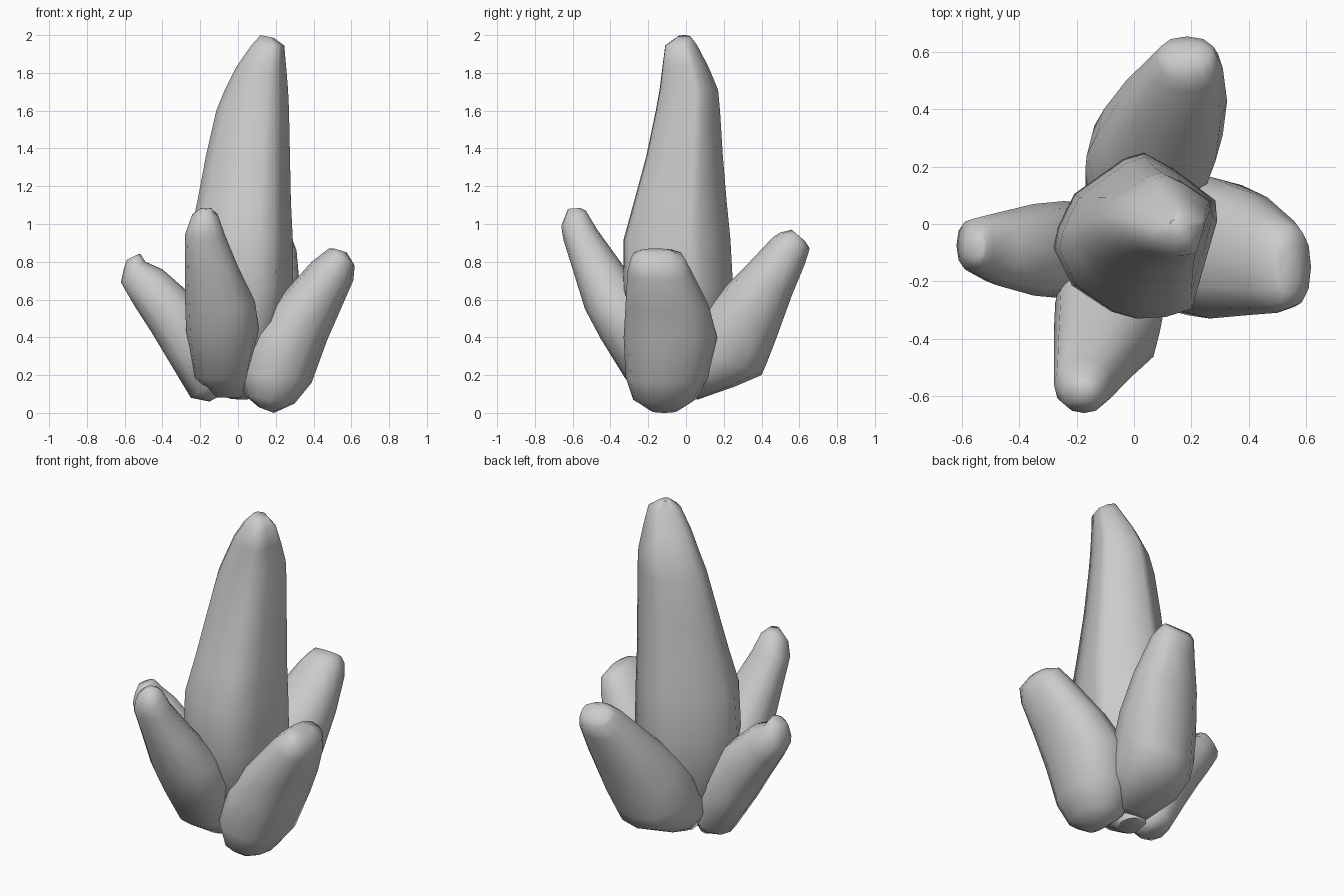
import bpy, bmesh, math

SIDES = 12


def rounded_ring():
    # slightly boxy circle
    ring = []
    for i in range(SIDES):
        a = 2 * math.pi * i / SIDES
        c, s = math.cos(a), math.sin(a)
        ring.append((math.copysign(abs(c) ** 0.88, c), math.copysign(abs(s) ** 0.88, s)))
    return ring


def crystal(name, lean, sections, shape=None):
    """Loft tilted rings: inner (h, z), outer (h, z), sideways min and max."""
    shape = shape or rounded_ring()
    n = len(shape)
    bm = bmesh.new()
    rings = []
    for (h0, z0), (h1, z1), lo, hi in sections:
        ring = []
        for u, v in shape:
            t = (u + 1) / 2
            h = h0 + (h1 - h0) * t
            z = z0 + (z1 - z0) * t
            w = lo + (hi - lo) * (v + 1) / 2
            ring.append(bm.verts.new((h, w, z) if lean == 'x' else (w, h, z)))
        rings.append(ring)
    for a, b in zip(rings, rings[1:]):
        for i in range(n):
            j = (i + 1) % n
            bm.faces.new((a[i], a[j], b[j], b[i]))
    bm.faces.new(rings[0])
    bm.faces.new(rings[-1])
    bmesh.ops.recalc_face_normals(bm, faces=bm.faces)
    mesh = bpy.data.meshes.new(name)
    bm.to_mesh(mesh)
    bm.free()
    ob = bpy.data.objects.new(name, mesh)
    bpy.context.collection.objects.link(ob)
    bpy.ops.object.select_all(action='DESELECT')
    ob.select_set(True)
    bpy.context.view_layer.objects.active = ob
    bpy.ops.object.shade_smooth_by_angle(angle=math.radians(65))


# tall central crystal, five-cornered with softened corners
core = [(1, .2), (.98, .42), (.5, .78), (.1, 1), (-.15, .92), (-.75, .5), (-.95, .1),
        (-1, -.15), (-.78, -.6), (-.3, -.92), (0, -1), (.35, -.98), (.68, -.88), (.82, -.4)]
crystal("central_crystal", 'x', [
    ((-.12, .2), (.12, .2), -.14, .12),
    ((-.22, .36), (.23, .36), -.26, .2),
    ((-.28, .65), (.29, .65), -.33, .25),
    ((-.26, .92), (.29, .92), -.33, .235),
    ((-.215, 1.12), (.28, 1.12), -.275, .215),
    ((-.17, 1.36), (.275, 1.36), -.21, .195),
    ((-.115, 1.6), (.27, 1.6), -.16, .18),
    ((-.07, 1.71), (.265, 1.71), -.14, .17),
    ((-.01, 1.83), (.255, 1.83), -.125, .12),
    ((.07, 1.945), (.245, 1.945), -.11, .06),
    ((.12, 2.0), (.19, 1.985), -.045, .025)], core)

# crystals leaning outwards around the base
crystal("right_crystal", 'x', [
    ((.11, .03), (.19, .0), -.19, -.04),
    ((.04, .09), (.30, .05), -.28, .05),
    ((.0, .22), (.39, .16), -.32, .12),
    ((.06, .42), (.47, .38), -.33, .165),
    ((.21, .6), (.54, .54), -.32, .12),
    ((.39, .8), (.61, .70), -.31, .03),
    ((.48, .87), (.618, .78), -.29, -.01),
    ((.51, .87), (.575, .85), -.24, -.08)])

crystal("left_crystal", 'x', [
    ((-.08, .1), (-.15, .06), -.12, .02),
    ((-.06, .2), (-.25, .08), -.2, .07),
    ((-.12, .42), (-.37, .28), -.26, .08),
    ((-.24, .62), (-.46, .43), -.25, .07),
    ((-.40, .76), (-.55, .57), -.215, .04),
    ((-.49, .80), (-.62, .69), -.17, .02),
    ((-.515, .84), (-.605, .76), -.15, -.02),
    ((-.53, .84), (-.59, .81), -.12, -.05)])

crystal("front_crystal", 'y', [
    ((.0, .09), (-.16, .08), -.12, .02),
    ((.04, .2), (-.32, .18), -.24, .06),
    ((-.1, .5), (-.45, .39), -.275, .11),
    ((-.22, .63), (-.535, .55), -.28, .09),
    ((-.34, .79), (-.60, .76), -.28, .0),
    ((-.47, .97), (-.65, .92), -.28, -.07),
    ((-.53, 1.07), (-.66, .99), -.25, -.1),
    ((-.56, 1.085), (-.625, 1.08), -.2, -.14)])

crystal("back_crystal", 'y', [
    ((-.06, .13), (.06, .07), -.08, .12),
    ((-.06, .27), (.26, .14), -.17, .22),
    ((-.02, .38), (.40, .2), -.17, .26),
    ((.05, .5), (.43, .27), -.165, .28),
    ((.14, .6), (.48, .4), -.13, .31),
    ((.3, .76), (.56, .62), -.05, .325),
    ((.46, .93), (.63, .79), .05, .31),
    ((.5, .955), (.655, .87), .08, .29),
    ((.56, .97), (.63, .91), .1, .27)])
